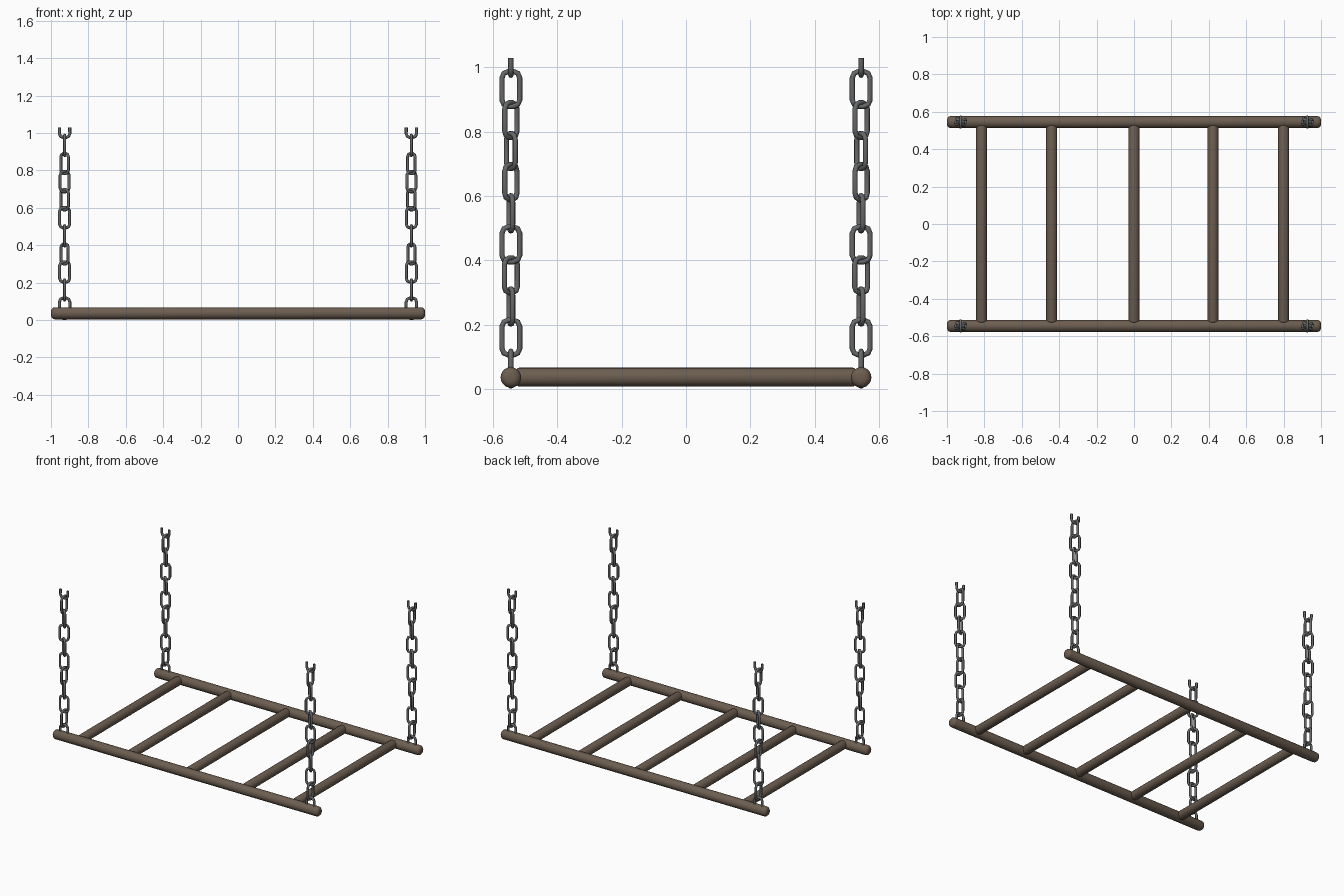
import bpy, bmesh, math
from mathutils import Vector, Matrix

if "Cube" in bpy.data.objects:
    bpy.data.objects.remove(bpy.data.objects["Cube"])


def material(name, rgb):
    m = bpy.data.materials.new(name)
    m.diffuse_color = (*rgb, 1)
    m.use_nodes = True
    m.node_tree.nodes["Principled BSDF"].inputs["Base Color"].default_value = m.diffuse_color
    return m


WOOD = material("dark wood", (0.15, 0.11, 0.08))
STEEL = material("grey steel", (0.13, 0.135, 0.14))


def finish(bm, name, mat, angle):
    bmesh.ops.recalc_face_normals(bm, faces=bm.faces)
    me = bpy.data.meshes.new(name)
    bm.to_mesh(me)
    bm.free()
    me.materials.append(mat)
    ob = bpy.data.objects.new(name, me)
    bpy.context.collection.objects.link(ob)
    bpy.ops.object.select_all(action='DESELECT')
    bpy.context.view_layer.objects.active = ob
    ob.select_set(True)
    bpy.ops.object.shade_smooth_by_angle(angle=math.radians(angle))
    return ob


def pole(name, centre, length, radius, axis, round_off):
    # Cylinder with rounded ends
    bm = bmesh.new()
    rot = Matrix.Rotation(math.pi / 2, 4, 'Y' if axis == 'x' else 'X')
    bmesh.ops.create_cone(bm, cap_ends=True, segments=20, radius1=radius, radius2=radius,
                          depth=length, matrix=Matrix.Translation(centre) @ rot)
    rims = [e for e in bm.edges if any(len(f.verts) > 4 for f in e.link_faces)]
    bmesh.ops.bevel(bm, geom=rims, offset=round_off, segments=3, profile=0.5, affect='EDGES')
    finish(bm, name, WOOD, 40)


def link(bm, centre, turn, part):
    # Rounded oblong ring; part is full or lower (open half)
    hw, hl, c, r, sides = 0.0275, 0.0545, 0.02, 0.0082, 8
    path = []
    for sx, sz, a0 in ((1, 1, 0), (-1, 1, 90), (-1, -1, 180), (1, -1, 270)):
        for k in range(3):
            a = math.radians(a0 + 45 * k)
            path.append(Vector((sx * (hw - c) + c * math.cos(a), 0,
                                sz * (hl - c) + c * math.sin(a))))
    closed = part == "full"
    if not closed:
        path = [Vector((-hw, 0, 0))] + path[6:] + [Vector((hw, 0, 0))]
    spin = Matrix.Translation(centre) @ Matrix.Rotation(math.radians(turn), 4, 'Z')
    n, rings = len(path), []
    for i, p in enumerate(path):
        a = path[i - 1] if closed or i > 0 else p
        b = path[(i + 1) % n] if closed or i < n - 1 else p
        t = ((p - a).normalized() + (b - p).normalized()).normalized()
        side = t.cross(Vector((0, 1, 0)))
        rings.append([bm.verts.new(spin @ (p + r * (
            side * math.cos(2 * math.pi * j / sides)
            + Vector((0, 1, 0)) * math.sin(2 * math.pi * j / sides)))) for j in range(sides)])
    for i in range(n if closed else n - 1):
        r0, r1 = rings[i], rings[(i + 1) % n]
        for j in range(sides):
            k = (j + 1) % sides
            bm.faces.new((r0[j], r0[k], r1[k], r1[j]))
    if not closed:
        bm.faces.new(rings[0])
        bm.faces.new(rings[-1])


# Rails and rungs
for label, s in (("front", -1), ("back", 1)):
    pole(label + "_rail", Vector((0, s * 0.545, 0.0355)), 2.0, 0.032, 'x', 0.02)
for i, x in enumerate((-0.815, -0.44, 0.0, 0.422, 0.80)):
    pole("rung_%d" % (i + 1), Vector((x, 0, 0.0365)), 1.06, 0.0295, 'y', 0.012)

# Hanging chains, each ending in an open half link
TURNS = (0, 90, 12, -47, 90, 12, -43, 30, -43, 90, 0)
for label, sy in (("front", -1), ("back", 1)):
    for hand, sx in (("left", -1), ("right", 1)):
        bm = bmesh.new()
        for k, turn in enumerate(TURNS):
            link(bm, Vector((sx * 0.927, sy * 0.545, 0.063 + 0.0967 * k)), turn,
                 "lower" if k == 10 else "full")
        finish(bm, label + "_" + hand + "_chain", STEEL, 50)
